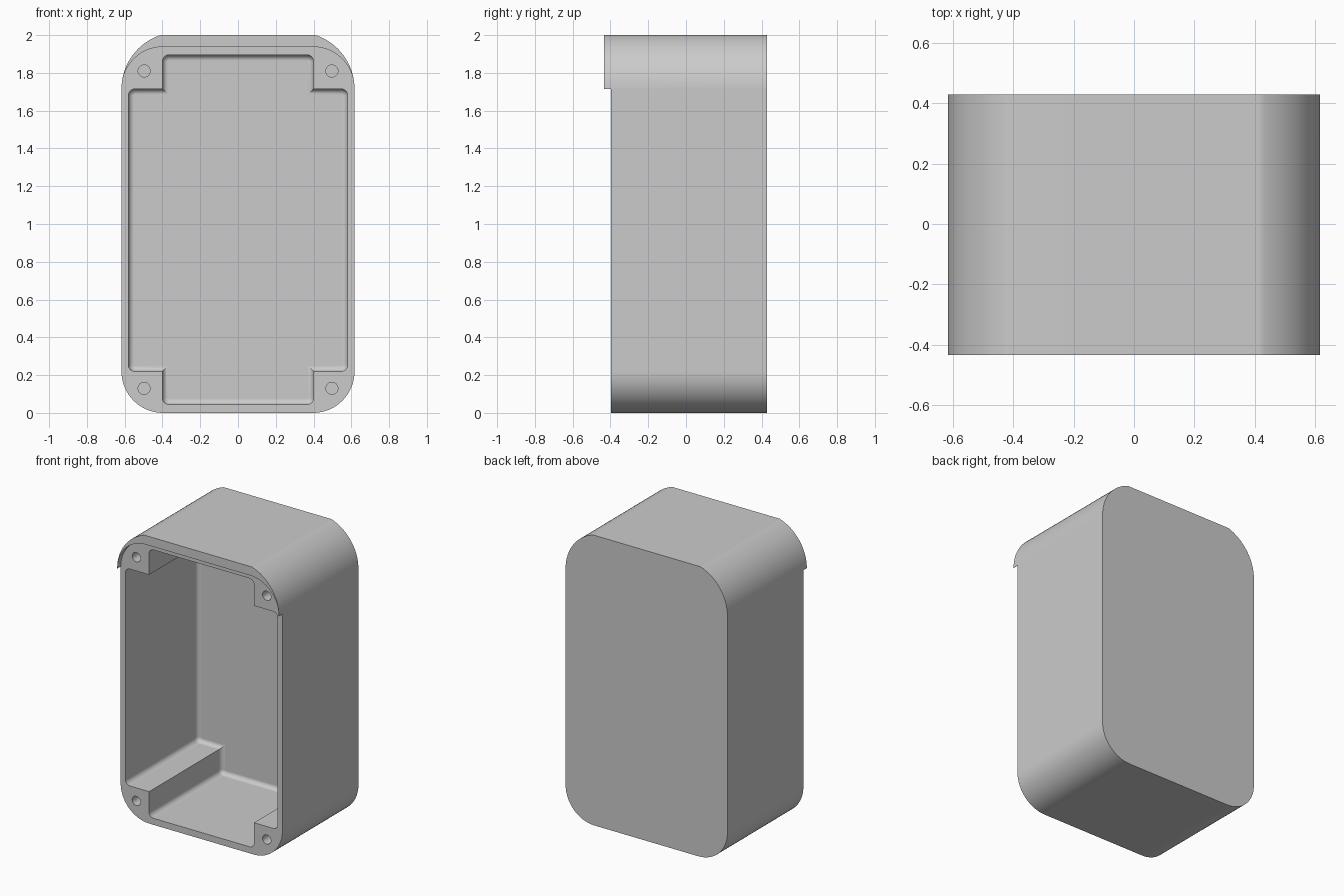
import bpy, bmesh, math

if "Cube" in bpy.data.objects:
    bpy.data.objects.remove(bpy.data.objects["Cube"], do_unlink=True)

grey = bpy.data.materials.new("plain_grey")
grey.use_nodes = True
colour = (0.6, 0.6, 0.6, 1)
grey.diffuse_color = colour
grey.node_tree.nodes["Principled BSDF"].inputs["Base Color"].default_value = colour

FRONT, RIM, BACK, CAVITY_BACK = -0.435, -0.397, 0.43, 0.39
HALF_W = 0.617


def arc(cx, cz, r, start, end, steps=16):
    angles = [math.radians(start + (end - start) * i / steps) for i in range(steps + 1)]
    return [(cx + r * math.cos(a), cz + r * math.sin(a)) for a in angles]


def mirrored(half):
    """Close a right-hand half outline, listed bottom to top."""
    return half + [(-x, z) for x, z in reversed(half)]


def loft(name, rings):
    """Skin a solid through (y, outline) rings with equal point counts."""
    bm = bmesh.new()
    loops = [[bm.verts.new((x, y, z)) for x, z in outline] for y, outline in rings]
    for a, b in zip(loops, loops[1:]):
        for i in range(len(a)):
            j = (i + 1) % len(a)
            bm.faces.new((a[i], a[j], b[j], b[i]))
    bm.faces.new(loops[0])
    bm.faces.new(loops[-1])
    bmesh.ops.recalc_face_normals(bm, faces=bm.faces)
    mesh = bpy.data.meshes.new(name)
    bm.to_mesh(mesh)
    bm.free()
    mesh.materials.append(grey)
    obj = bpy.data.objects.new(name, mesh)
    bpy.context.collection.objects.link(obj)
    return obj


def cut(body, cutter):
    cutter.hide_render = True
    mod = body.modifiers.new("cut", 'BOOLEAN')
    mod.operation, mod.solver, mod.object = 'DIFFERENCE', 'EXACT', cutter
    bpy.context.view_layer.objects.active = body
    bpy.ops.object.modifier_apply(modifier=mod.name)
    bpy.data.objects.remove(cutter, do_unlink=True)


# Outer body: round lower corners, larger upper arcs clipped by the flat top
sweep = math.degrees(math.asin(0.285 / 0.3))
outline = mirrored(arc(HALF_W - 0.22, 0.22, 0.22, -90, 0)
                   + arc(HALF_W - 0.3, 1.715, 0.3, 0, sweep))
body = loft("enclosure_body", [(FRONT, outline), (BACK, outline)])

# Cut the front back to the rim, leaving the curved hood on top
arch = mirrored([(1, -1), (1, 1.715), (0.615, 1.715)] + arc(0.397, 1.72, 0.218, 0, 90))
cut(body, loft("rim_cutter", [(FRONT - 0.1, arch), (RIM, arch)]))


# Cross-shaped cavity with rounded corners and a filleted floor
def cavity_outline(inset):
    r = 0.034 - inset
    wide, narrow = 0.58 - inset, 0.4 - inset
    low, low_step = 0.045 + inset, 0.22 + inset
    high, high_step = 1.895 - inset, 1.715 - inset
    return mirrored(arc(narrow - r, low + r, r, -90, 0, 6) + [(narrow, low_step)]
                    + arc(wide - r, low_step + r, r, -90, 0, 6)
                    + arc(wide - r, high_step - r, r, 0, 90, 6) + [(narrow, high_step)]
                    + arc(narrow - r, high - r, r, 0, 90, 6))


FILLET = 0.03
rings = [(RIM - 0.1, cavity_outline(0))]
for i in range(7):
    a = math.radians(90 * i / 6)
    rings.append((CAVITY_BACK - FILLET + FILLET * math.sin(a),
                  cavity_outline(FILLET * (1 - math.cos(a)))))
cut(body, loft("cavity_cutter", rings))

# Blind screw holes in the four corner posts
for x in (-0.497, 0.497):
    for z in (0.13, 1.81):
        hole = arc(x, z, 0.032, 0, 345, 23)
        cut(body, loft("hole_cutter", [(RIM - 0.01, hole), (RIM + 0.25, hole)]))

# Smooth curves, crisp edges
for other in bpy.context.selected_objects:
    other.select_set(False)
body.select_set(True)
bpy.context.view_layer.objects.active = body
bpy.ops.object.shade_smooth_by_angle(angle=math.radians(25))
weighted = body.modifiers.new("flat_panels", 'WEIGHTED_NORMAL')
weighted.keep_sharp = True
